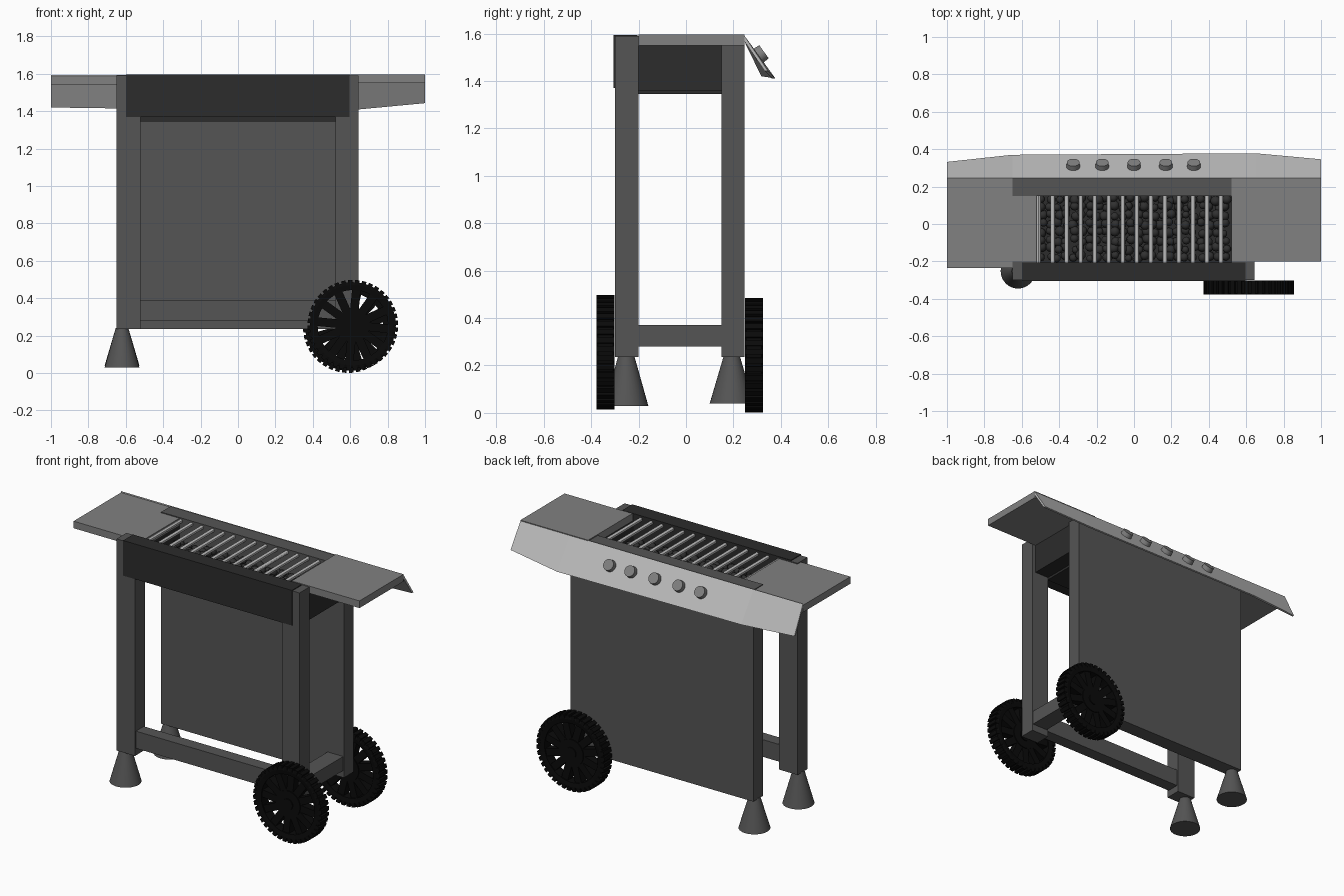
import bpy, bmesh, random
from math import pi, sin, cos, atan2
from mathutils import Matrix, Vector

if "Cube" in bpy.data.objects:
    bpy.data.objects.remove(bpy.data.objects["Cube"])

random.seed(4)


def mat(name, v):
    m = bpy.data.materials.new(name)
    m.diffuse_color = (v, v, v, 1)
    m.use_nodes = True
    m.node_tree.nodes["Principled BSDF"].inputs["Base Color"].default_value = m.diffuse_color
    return m


FRAME, DARK, TABLE = mat("frame_grey", 0.09), mat("firebox_dark", 0.025), mat("table_grey", 0.22)
LIGHT, RUBBER, COAL = mat("light_steel", 0.5), mat("rubber", 0.003), mat("coal", 0.03)


def finish(name, bm, m):
    bmesh.ops.recalc_face_normals(bm, faces=bm.faces)
    me = bpy.data.meshes.new(name)
    bm.to_mesh(me)
    bm.free()
    ob = bpy.data.objects.new(name, me)
    bpy.context.collection.objects.link(ob)
    me.materials.append(m)
    return ob


def smooth(ob):
    bpy.ops.object.select_all(action='DESELECT')
    ob.select_set(True)
    bpy.context.view_layer.objects.active = ob
    bpy.ops.object.shade_smooth_by_angle()


def add_box(bm, x0, x1, y0, y1, z0, z1, rot=Matrix()):
    m = Matrix.Translation(((x0 + x1) / 2, (y0 + y1) / 2, (z0 + z1) / 2)) @ \
        Matrix.Diagonal((x1 - x0, y1 - y0, z1 - z0, 1))
    bmesh.ops.create_cube(bm, size=1, matrix=rot @ m)


def box(name, m, *dims):
    bm = bmesh.new()
    add_box(bm, *dims)
    return finish(name, bm, m)


def add_cone(bm, loc, r1, r2, depth, rot=Matrix(), seg=32):
    bmesh.ops.create_cone(bm, cap_ends=True, segments=seg, radius1=r1, radius2=r2,
                          depth=depth, matrix=Matrix.Translation(loc) @ rot)


# Frame: front legs, full back panel, lower rails
box("front_leg_left", FRAME, -0.65, -0.52, -0.30, -0.20, 0.235, 1.59)
box("front_leg_right", FRAME, 0.52, 0.645, -0.30, -0.20, 0.235, 1.59)
box("back_panel", FRAME, -0.65, 0.645, 0.15, 0.247, 0.235, 1.59)
box("front_rail", FRAME, -0.53, 0.53, -0.29, -0.21, 0.28, 0.39)
box("right_rail", FRAME, 0.53, 0.64, -0.21, 0.247, 0.28, 0.37)

# Firebox
box("firebox_front", DARK, -0.6, 0.595, -0.305, -0.205, 1.37, 1.595)
box("firebox_floor", DARK, -0.52, 0.52, -0.205, 0.17, 1.345, 1.40)
for s, n in ((-1, "left"), (1, "right")):
    a, b = sorted((s * 0.52, s * 0.62))
    box("firebox_side_" + n, DARK, a, b, -0.22, 0.22, 1.36, 1.56)

# Side tables
box("side_table_left", TABLE, -1, -0.52, -0.235, 0.247, 1.54, 1.585)
box("side_table_right", TABLE, 0.52, 1, -0.2, 0.247, 1.55, 1.596)

# Grate rods
bm = bmesh.new()
for i in range(14):
    add_cone(bm, (-0.51 + i * 0.075, -0.025, 1.57), 0.012, 0.012, 0.365, Matrix.Rotation(pi / 2, 4, 'X'), 12)
smooth(finish("grate_rods", bm, LIGHT))

# Coals
bm = bmesh.new()
for i in range(24):
    for j in range(8):
        p = Vector((-0.49 + i * 0.0425, -0.175 + j * 0.044, 1.42 + random.uniform(0, 0.03)))
        p += Vector((random.uniform(-.01, .01), random.uniform(-.01, .01), 0))
        bmesh.ops.create_icosphere(bm, subdivisions=2, radius=random.uniform(0.02, 0.028),
                                   matrix=Matrix.Translation(p))
smooth(finish("coals", bm, COAL))

# Sloped control panel with tapered ends
bm = bmesh.new()
stations = [(-1, 0.332, 1.42), (-0.65, 0.37, 1.415), (0.65, 0.378, 1.41), (1, 0.346, 1.443)]
rows = [[bm.verts.new((x, 0.245, 1.594)), bm.verts.new((x, y, z)),
         bm.verts.new((x, y - 0.014, z)), bm.verts.new((x, 0.245, 1.57))] for x, y, z in stations]
for a, b in zip(rows, rows[1:]):
    for k in range(4):
        bm.faces.new((a[k], a[k - 1], b[k - 1], b[k]))
bm.faces.new(rows[0])
bm.faces.new(rows[-1])
finish("control_panel", bm, LIGHT)

# Knobs, perpendicular to the panel
normal = Vector((0, 0.18, 0.13)).normalized()
for i, x in enumerate((-0.325, -0.17, 0, 0.17, 0.32)):
    bm = bmesh.new()
    add_cone(bm, Vector((x, 0.307, 1.508)) + normal * 0.012, 0.036, 0.034, 0.03,
             normal.to_track_quat('Z', 'Y').to_matrix().to_4x4(), 24)
    smooth(finish("knob_%d" % (i + 1), bm, TABLE))

# Conical feet
for n, y, z in (("front", -0.252, 0.03), ("back", 0.193, 0.04)):
    bm = bmesh.new()
    add_cone(bm, (-0.62, y, (z + 0.24) / 2), 0.093, 0.034, 0.24 - z)
    smooth(finish(n + "_foot", bm, FRAME))


# Spoked wheels with tread blocks
def wheel(name, x, y, z, turn):
    bm = bmesh.new()
    seg, w = 48, 0.038
    prof = [(0.188, -w + .005), (0.215, -w), (0.23, -w + .006), (0.23, w - .006), (0.215, w), (0.188, w - .005)]
    rings = [[bm.verts.new((r * cos(2 * pi * i / seg), h, r * sin(2 * pi * i / seg))) for r, h in prof]
             for i in range(seg)]
    for i in range(seg):
        a, b = rings[i - 1], rings[i]
        for k in range(len(prof)):
            bm.faces.new((a[k - 1], a[k], b[k], b[k - 1]))
    add_cone(bm, (0, 0, 0), 0.085, 0.085, 0.062, Matrix.Rotation(pi / 2, 4, 'X'))
    add_cone(bm, (0, 0, 0), 0.035, 0.035, 0.074, Matrix.Rotation(pi / 2, 4, 'X'))
    for i in range(12):
        add_box(bm, 0.07, 0.2, -0.026, 0.026, -0.023, 0.023, Matrix.Rotation(2 * pi * i / 12, 4, 'Y'))
    for i in range(40):
        add_box(bm, 0.215, 0.242, -w, w, -0.012, 0.012, Matrix.Rotation(2 * pi * i / 40, 4, 'Y'))
    ob = finish(name, bm, RUBBER)
    ob.location = (x, y, z)
    ob.rotation_euler.y = turn
    smooth(ob)


wheel("front_wheel", 0.614, -0.34, 0.256, 0.1)
wheel("back_wheel", 0.59, 0.287, 0.243, 0.25)
